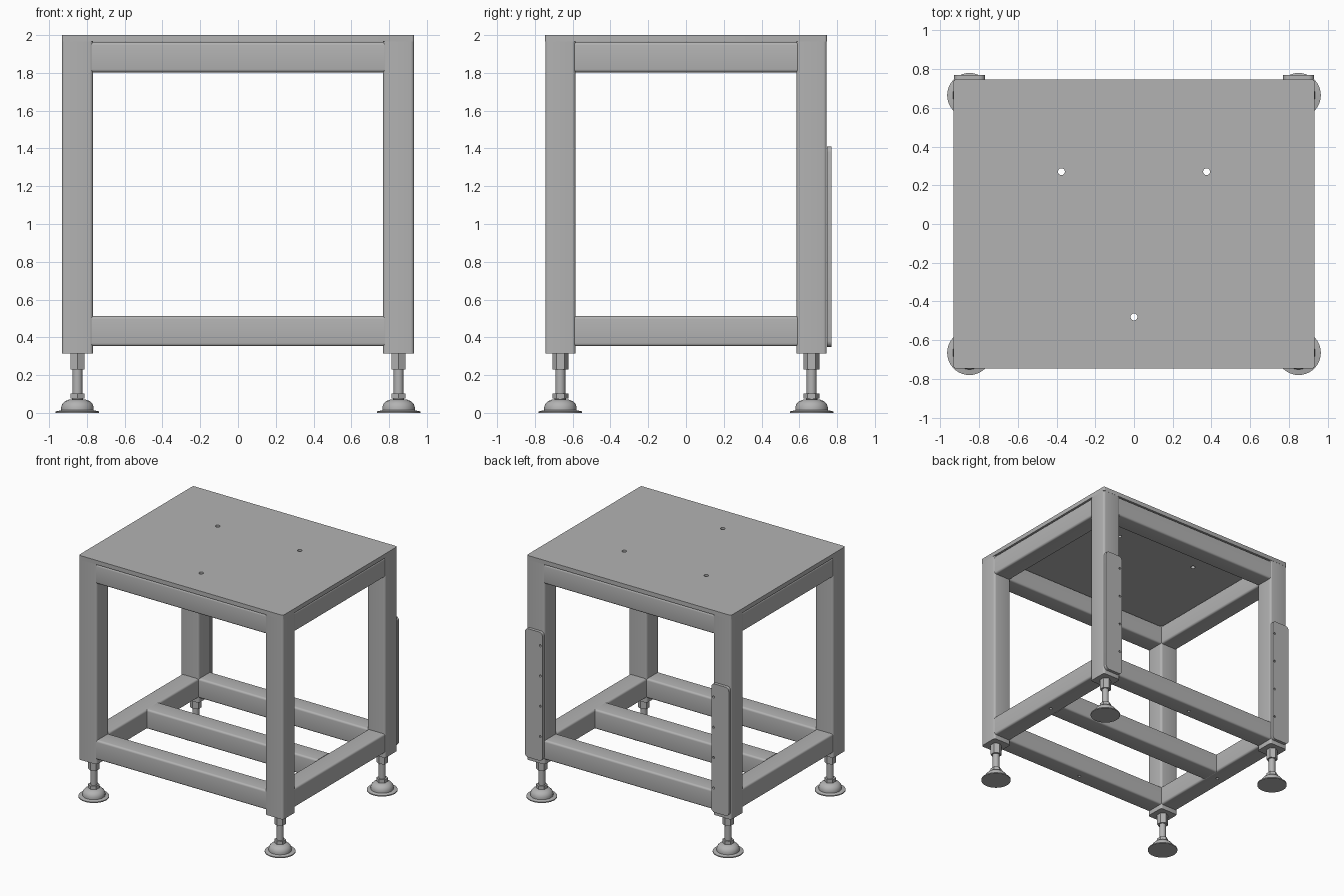
import bpy, bmesh, math
from mathutils import Vector, Matrix

cube = bpy.data.objects.get("Cube")
if cube:
    bpy.data.objects.remove(cube, do_unlink=True)

grey = bpy.data.materials.new("steel_grey")
grey.use_nodes = True
colour = (0.45, 0.45, 0.45, 1)
grey.diffuse_color = colour
grey.node_tree.nodes["Principled BSDF"].inputs["Base Color"].default_value = colour


def finish(name, bm, smooth=False):
    bmesh.ops.recalc_face_normals(bm, faces=bm.faces)
    mesh = bpy.data.meshes.new(name)
    bm.to_mesh(mesh)
    bm.free()
    mesh.materials.append(grey)
    ob = bpy.data.objects.new(name, mesh)
    bpy.context.collection.objects.link(ob)
    if smooth:
        bpy.ops.object.select_all(action='DESELECT')
        ob.select_set(True)
        bpy.context.view_layer.objects.active = ob
        bpy.ops.object.shade_smooth_by_angle(angle=math.radians(35))
    return ob


def bar(name, centre, size, axis, radius):
    """Box whose edges along one axis are rounded."""
    bm = bmesh.new()
    bmesh.ops.create_cube(bm, size=1)
    for v in bm.verts:
        v.co = Vector(c + s * p for c, s, p in zip(centre, size, v.co))
    long_edges = [e for e in bm.edges
                  if abs((e.verts[0].co - e.verts[1].co).normalized()[axis]) > 0.9]
    bmesh.ops.bevel(bm, geom=long_edges, offset=radius, segments=4,
                    profile=0.5, affect='EDGES')
    return finish(name, bm, True)


def drill(ob, points, axis, radius, depth):
    """Cut round holes through an object along one axis."""
    bm = bmesh.new()
    turn = Matrix.Rotation(math.pi / 2, 4, 'X') if axis == 'Y' else Matrix()
    for p in points:
        bmesh.ops.create_cone(bm, cap_ends=True, segments=20, radius1=radius, radius2=radius,
                              depth=depth, matrix=Matrix.Translation(p) @ turn)
    cutter = finish(ob.name + "_cutter", bm)
    cutter.hide_render = True
    cutter.hide_viewport = True
    mod = ob.modifiers.new("holes", 'BOOLEAN')
    mod.object = cutter
    mod.solver = 'EXACT'


def lathe(name, profile, sides, x, y, smooth):
    """Stack of rings; six sides give a nut with corners along y."""
    bm = bmesh.new()
    rings = []
    for r, z in profile:
        rings.append([bm.verts.new((x + r * math.sin(2 * math.pi * i / sides),
                                    y + r * math.cos(2 * math.pi * i / sides), z))
                      for i in range(sides)])
    for a, b in zip(rings, rings[1:]):
        for i in range(sides):
            j = (i + 1) % sides
            bm.faces.new((a[i], a[j], b[j], b[i]))
    bm.faces.new(rings[0])
    bm.faces.new(rings[-1])
    return finish(name, bm, smooth)


W = 0.16                 # tube width
LX, LY = 0.85, 0.665     # leg centres
TOP_Z, LOW_Z = 1.883, 0.433

# Table top with three through holes
top = bar("table_top", (0, 0, 1.9825), (1.864, 1.492, 0.035), 2, 0.012)
drill(top, [(-0.375, 0.27, 1.98), (0.375, 0.27, 1.98), (0, -0.48, 1.98)], 'Z', 0.018, 0.2)

# Upper and lower rail frames
for level, z in (("upper", TOP_Z), ("lower", LOW_Z)):
    for s, side in ((-1, "front"), (1, "back")):
        rail = bar(f"{level}_{side}_rail", (0, s * LY, z), (1.55, W - 0.006, W), 0, 0.016)
        if level == "lower":
            drill(rail, [(0, s * LY, z - W / 2)], 'Z', 0.012, 0.06)
    for s, side in ((-1, "right"), (1, "left")):
        rail = bar(f"{level}_{side}_rail", (s * LX, 0, z), (W - 0.006, 1.18, W), 1, 0.016)
        if level == "lower":
            drill(rail, [(s * LX, 0, z - W / 2)], 'Z', 0.012, 0.06)

# Middle cross rail
bar("middle_rail", (0, 0, LOW_Z), (1.56, W, W), 0, 0.016)

# Levelling foot outline: disc, then dome
foot = [(0.115, 0), (0.115, 0.008), (0.086, 0.014), (0.086, 0.03), (0.08, 0.047),
        (0.066, 0.062), (0.045, 0.07), (0.03, 0.072), (0.03, 0.082)]

for sx, side in ((-1, "right"), (1, "left")):
    for sy, end in ((-1, "front"), (1, "back")):
        tag = f"{end}_{side}"
        x, y = sx * LX, sy * LY
        bar(f"{tag}_leg", (x, y, 1.14), (W + 0.004, W, 1.65), 2, 0.018)
        lathe(f"{tag}_foot", foot, 40, x, y, True)
        lathe(f"{tag}_stem", [(0.026, 0.07), (0.026, 0.24)], 24, x, y, True)
        lathe(f"{tag}_lower_nut", [(0.043, 0.075), (0.043, 0.103)], 6, x, y, False)
        lathe(f"{tag}_upper_nut", [(0.043, 0.23), (0.043, 0.316)], 6, x, y, False)

    # Drilled mounting plate on the back leg
    plate = bar(f"{side}_mounting_plate", (sx * LX, 0.758, 0.88), (W, 0.025, 1.06), 1, 0.03)
    drill(plate, [(sx * 0.79, 0.76, z) for z in (0.55, 0.8, 1.05, 1.3)], 'Y', 0.009, 0.1)
